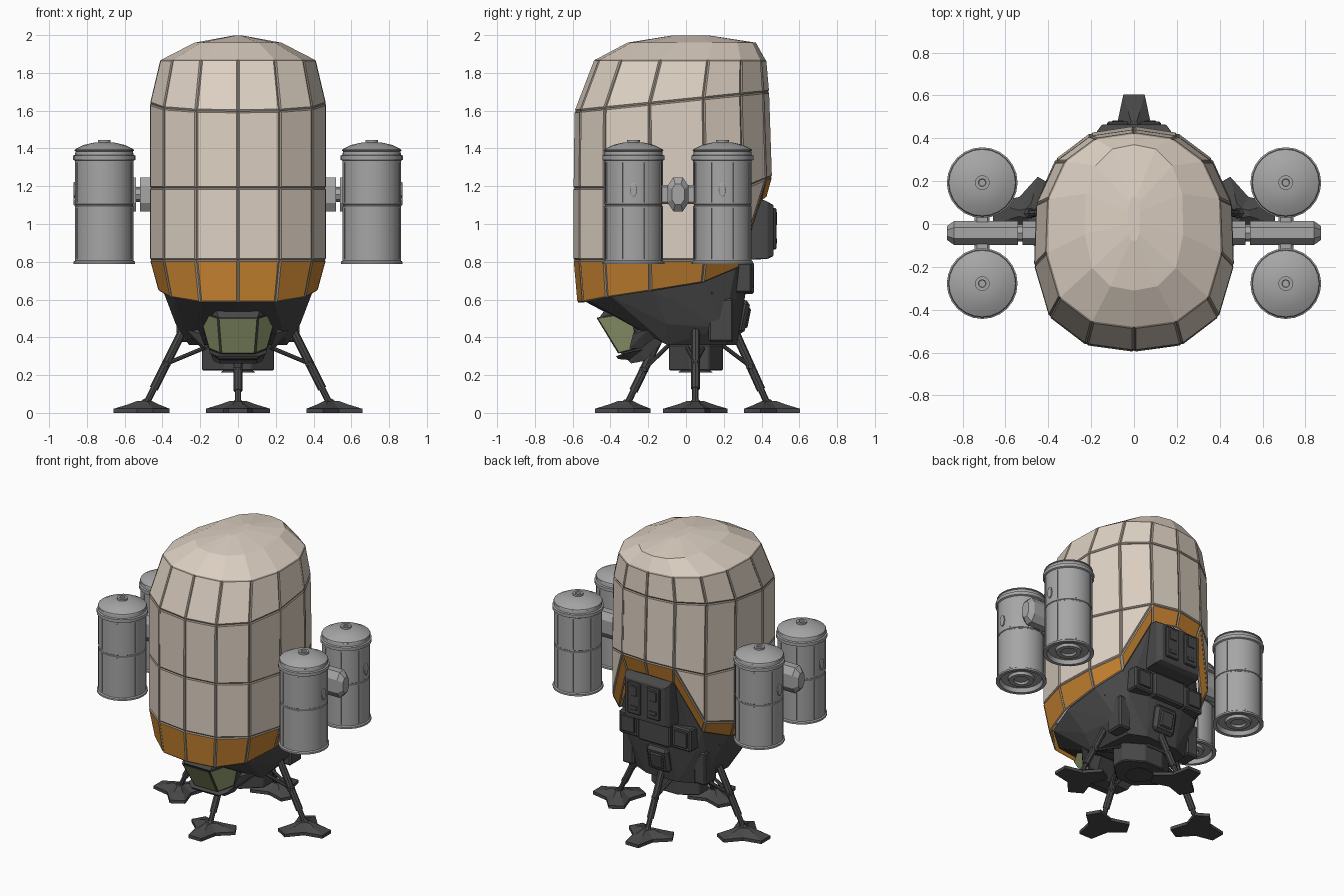
import bpy, bmesh
from math import pi, sin, cos, radians
from mathutils import Vector, Matrix

if "Cube" in bpy.data.objects:
    bpy.data.objects.remove(bpy.data.objects["Cube"])


def mat(name, rgb):
    m = bpy.data.materials.new(name)
    m.diffuse_color = (*rgb, 1)
    m.use_nodes = True
    m.node_tree.nodes["Principled BSDF"].inputs["Base Color"].default_value = m.diffuse_color
    return m


CREAM = mat("cream_panel", (0.72, 0.63, 0.54))
ORANGE = mat("orange_panel", (0.58, 0.23, 0.03))
SEAM = mat("seam", (0.33, 0.28, 0.23))
DARK = mat("dark_metal", (0.065, 0.065, 0.065))
GREY = mat("tank_metal", (0.38, 0.38, 0.38))
GLASS = mat("window_green", (0.32, 0.37, 0.18))


def finish(name, bm, mats, smooth=False, bevel=0):
    bmesh.ops.recalc_face_normals(bm, faces=bm.faces[:])
    me = bpy.data.meshes.new(name)
    bm.to_mesh(me)
    bm.free()
    for m in mats:
        me.materials.append(m)
    ob = bpy.data.objects.new(name, me)
    bpy.context.collection.objects.link(ob)
    if bevel:
        b = ob.modifiers.new("bevel", 'BEVEL')
        b.width, b.segments = bevel, 1
    if smooth:
        bpy.ops.object.select_all(action='DESELECT')
        ob.select_set(True)
        bpy.context.view_layer.objects.active = ob
        bpy.ops.object.shade_smooth_by_angle(angle=radians(35))
    return ob


def solid(name, pts, m=DARK, bevel=0, sym=True):
    """Convex solid around points, mirrored in x."""
    bm = bmesh.new()
    for p in {q for x, y, z in pts for q in ((x, y, z), (-x if sym else x, y, z))}:
        bm.verts.new(p)
    r = bmesh.ops.convex_hull(bm, input=bm.verts[:])
    junk = [v for v in bm.verts if not v.link_faces]
    bmesh.ops.delete(bm, geom=junk, context='VERTS')
    bmesh.ops.dissolve_limit(bm, angle_limit=0.02, verts=bm.verts[:], edges=bm.edges[:])
    return finish(name, bm, [m], bevel=bevel)


def box(name, c, s, m=DARK, rx=0, ry=0, bevel=0.01):
    bm = bmesh.new()
    M = Matrix.Translation(c) @ Matrix.Rotation(rx, 4, 'X') @ Matrix.Rotation(ry, 4, 'Y') @ Matrix.Diagonal((*s, 1))
    bmesh.ops.create_cube(bm, size=1, matrix=M)
    return finish(name, bm, [m], bevel=bevel)


def rod(name, a, b, r1, r2=None, m=DARK, segs=8):
    a, b = Vector(a), Vector(b)
    bm = bmesh.new()
    M = Matrix.Translation((a + b) / 2) @ (b - a).to_track_quat('Z', 'Y').to_matrix().to_4x4()
    bmesh.ops.create_cone(bm, cap_ends=True, segments=segs, radius1=r1, radius2=r2 or r1,
                          depth=(b - a).length, matrix=M)
    return finish(name, bm, [m], smooth=True)


def skin(bm, rings):
    """Faces between closed vertex rings, returned row by row."""
    n = len(rings[0])
    return [[bm.faces.new((a[i], a[(i + 1) % n], b[(i + 1) % n], b[i])) for i in range(n)]
            for a, b in zip(rings, rings[1:])]


# Hull: columns of (x, y, orange bottom, orange top, middle seam)
half = [(0, -.59, .585, .81, 1.19), (.22, -.56, .585, .81, 1.19), (.39, -.43, .61, .81, 1.19),
        (.46, -.19, .645, .81, 1.19), (.45, .1, .69, .81, 1.19), (.36, .3, .77, .86, 1.19),
        (.2, .42, 1.12, 1.24, 1.24), (0, .45, 1.14, 1.25, 1.25)]
cols = half + [(-c[0], *c[1:]) for c in half[-2:0:-1]]


def remap(c, sx, y0, y1, z):
    return (c[0] * sx, y0 + (c[1] + .59) / 1.04 * (y1 - y0), z)


bm = bmesh.new()
spec = [lambda c: remap(c, .9, -.57, .42, c[2]), lambda c: (c[0], c[1], c[3]),
        lambda c: (c[0], c[1], c[4]), lambda c: remap(c, 1, -.585, .435, 1.655 + c[1] * .1),
        lambda c: remap(c, .88, -.48, .42, 1.87), lambda c: remap(c, .5, -.31, .37, 1.96),
        lambda c: remap(c, .06, -.08, .13, 1.997)]
rings = [[bm.verts.new(f(c)) for c in cols] for f in spec]
rows = skin(bm, rings)
bm.faces.new(rings[-1])
for f in rows[0]:
    f.material_index = 1
bmesh.ops.remove_doubles(bm, verts=bm.verts[:], dist=0.0005)
bmesh.ops.recalc_face_normals(bm, faces=bm.faces[:])
panels = [f for f in bm.faces if f.calc_center_median().z < 1.88]
rim = bmesh.ops.inset_individual(bm, faces=panels, thickness=.008, depth=.006, use_even_offset=True)
for f in rim['faces']:
    f.material_index = 2
finish("hull_panels", bm, [CREAM, ORANGE, SEAM])

# Dark lower body under the hull
low = [remap(c, .87, -.545, .4, c[2] + .01) for c in half]
solid("lower_body", low + [(.33, -.1, .47), (.31, .2, .45), (.26, -.1, .36), (.23, .22, .36),
                           (.12, .27, .36), (.27, .27, .62)])
solid("engine_block", [(.19, .02, .36), (.19, .12, .36), (.07, -.09, .36), (.07, .195, .36),
                       (.19, .02, .225), (.19, .12, .225), (.07, -.09, .225), (.07, .195, .225)], bevel=.006)
rod("engine_nozzle", (0, .05, .24), (0, .05, .215), .06, .09, segs=12)

# Cockpit with three window panes
top = [(.205, -.28, .535), (.105, -.47, .505)]
bot = [(.15, -.26, .34), (.09, -.355, .315)]
solid("cockpit_shell", [(x * .98, y + .012, z) for x, y, z in top + bot] +
      [(.23, -.24, .58), (.12, -.42, .56), (.1, -.29, .262), (.13, -.22, .275), (.17, -.12, .38)])
bm = bmesh.new()
t = [bm.verts.new(p) for p in top + [(-x, y, z) for x, y, z in top[::-1]]]
b = [bm.verts.new(p) for p in bot + [(-x, y, z) for x, y, z in bot[::-1]]]
panes = [bm.faces.new((t[i], b[i], b[i + 1], t[i + 1])) for i in range(3)]
bmesh.ops.recalc_face_normals(bm, faces=panes)
for f in bmesh.ops.inset_individual(bm, faces=panes, thickness=.007, depth=.004)['faces']:
    f.material_index = 1
finish("cockpit_window", bm, [GLASS, DARK])
solid("chin_plate", [(.15, -.33, .315), (.15, -.23, .335), (.11, -.37, .3), (.1, -.3, .28), (.1, -.36, .285)])

# Side beams and equipment boxes
for s, n in ((1, "right"), (-1, "left")):
    beam = [(.17, -.3, .34), (.19, -.24, .34), (.2, -.28, .42), (.36, .12, .7), (.36, .14, .63),
            (.3, .12, .7), (.3, .14, .63), (.27, -.2, .44), (.25, -.16, .4)]
    solid(n + "_diagonal_beam", [(x * s, y, z) for x, y, z in beam], sym=False)
    box(n + "_side_box", (s * .28, .185, .49), (.09, .13, .23))
    box(n + "_rear_box", (s * .205, .285, .715), (.15, .13, .16))
    box(n + "_rear_box_cover", (s * .205, .35, .715), (.1, .02, .11), bevel=.004)
    box(n + "_door", (s * .075, .468, .975), (.1, .02, .22), bevel=.006)
    box(n + "_door_window", (s * .075, .479, 1.03), (.055, .008, .07), bevel=.003)
    box(n + "_door_handle", (s * .075, .479, .91), (.055, .008, .03), bevel=.003)

# Rear airlock block and tilted hatch
solid("rear_airlock", [(.175, .33, .81), (.175, .43, .815), (.15, .463, .83), (.15, .463, 1.1),
                       (.175, .43, 1.12), (.175, .33, 1.14), (.16, .4, 1.13)], bevel=.004)
box("rear_centre_box", (0, .285, .715), (.25, .15, .17))
box("rear_hatch", (0, .285, .51), (.17, .08, .18), rx=-.2, bevel=.02)
box("rear_hatch_cover", (0, .325, .502), (.1, .02, .11), rx=-.2, bevel=.008)


# Landing legs with three-lobed feet
def foot(name, cx, cy, ang):
    bm = bmesh.new()
    rings = []
    for k, z in ((1, 0), (1, .022), (.55, .045), (.28, .062)):
        pts = []
        for i in range(3):
            a = ang + i * 2 * pi / 3
            d, n = Vector((cos(a), sin(a))), Vector((-sin(a), cos(a)))
            e = a + pi / 3
            pts += [d * .168 - n * .05, d * .168 + n * .05, Vector((cos(e), sin(e))) * .088]
        rings.append([bm.verts.new((cx + p.x * k, cy + p.y * k, z)) for p in pts])
    skin(bm, rings)
    bm.faces.new(rings[0])
    bm.faces.new(rings[-1])
    finish(name, bm, [DARK])


for n, hip, ft, ang in (("front", (0, -.13, .42), (0, -.315), -pi / 2), ("rear", (0, .25, .45), (0, .435), pi / 2),
                        ("right", (.27, .05, .48), (.49, .05), 0), ("left", (-.27, .05, .48), (-.49, .05), pi)):
    foot(n + "_foot", *ft, ang)
    h, f = Vector(hip), Vector((*ft, .04))
    rod(n + "_upper_leg", h, h.lerp(f, .8), .023)
    rod(n + "_lower_leg", h.lerp(f, .75), f, .017)
    rod(n + "_ankle", f, f + (h - f) * .06, .035, .022)
    knee = h.lerp(f, .5)
    out = Vector((cos(ang), sin(ang), 0))
    side = Vector((-sin(ang), cos(ang), 0))
    for s, m in ((1, "a"), (-1, "b")):
        root = Vector((0, .05, .36)) + out * .14 + side * s * .05
        rod(n + "_brace_" + m, root, knee, .011)
    box(n + "_knee", knee, (.045, .045, .045), bevel=.012)

# Fuel tanks: lathed body with seams, slot and valve
prof = [(0, .81), (.045, .81), (.05, .797), (.08, .797), (.085, .815), (.13, .815), (.14, .788), (.163, .788),
        (.163, .8), (.155, .806), (.155, 1.094), (.151, 1.097), (.151, 1.103), (.155, 1.106), (.155, 1.335),
        (.165, 1.34), (.165, 1.362), (.155, 1.366), (.152, 1.385), (.158, 1.388), (.155, 1.395), (.11, 1.418),
        (.06, 1.43), (.034, 1.432), (.034, 1.444), (.018, 1.444), (.016, 1.436), (0, 1.436)]
SEG = 24


def tank(name, x, y):
    bm = bmesh.new()
    rings = [[bm.verts.new((x + max(r, .0008) * cos(i * 2 * pi / SEG), y + max(r, .0008) * sin(i * 2 * pi / SEG), z))
              for i in range(SEG)] for r, z in prof]
    skin(bm, rings)
    bm.faces.new(rings[0])
    bm.faces.new(rings[-1])
    for i in range(8):  # vertical seam strips
        R = Matrix.Translation((x, y, 0)) @ Matrix.Rotation((i + .5) * pi / 4, 4, 'Z')
        for z, h in ((.95, .27), (1.22, .21)):
            bmesh.ops.create_cube(bm, size=1, matrix=R @ Matrix.Translation((.154, 0, z)) @ Matrix.Diagonal((.008, .006, h, 1)))
    finish(name, bm, [GREY], smooth=True)
    s = 1 if x > 0 else -1
    slot = [(x + s * d, y + .02 * k * cos(a * pi / 4), 1.18 + .042 * k * (1 if sin(a * pi / 4) > .1 else -1 if sin(a * pi / 4) < -.1 else 0)
             - .012 * k * (abs(cos(a * pi / 4)) > .5) * (1 if 0 < a < 4 else -1 if a > 4 else 0))
            for a in range(8) for d, k in ((.145, 1), (.161, 1), (.164, .7))]
    solid(name + "_slot", slot, GREY, sym=False)


for s, n in ((1, "right"), (-1, "left")):
    tank(n + "_rear_tank", s * .708, .193)
    tank(n + "_front_tank", s * .708, -.278)
    # Octagonal boom holding the pair of tanks
    oct8 = [(-.055, .045), (-.055, -.045), (-.025, -.09), (.025, -.09), (.055, -.045), (.055, .045), (.025, .09), (-.025, .09)]
    solid(n + "_boom", [(s * x, -.042 + u * k, 1.157 + v * k) for u, v in oct8
                        for x, k in ((.54, 1), (.84, 1), (.872, .6))], GREY, sym=False)
    solid(n + "_boom_collar", [(s * x, -.042 + u, 1.157 + v) for u, v in oct8 for x in (.44, .52)], GREY, sym=False)
    rod(n + "_boom_joint", (s * .5, -.042, 1.157), (s * .56, -.042, 1.157), .04, m=GREY)
    box(n + "_tank_bracket", (s * .708, -.042, 1.157), (.07, .2, .1), GREY)
